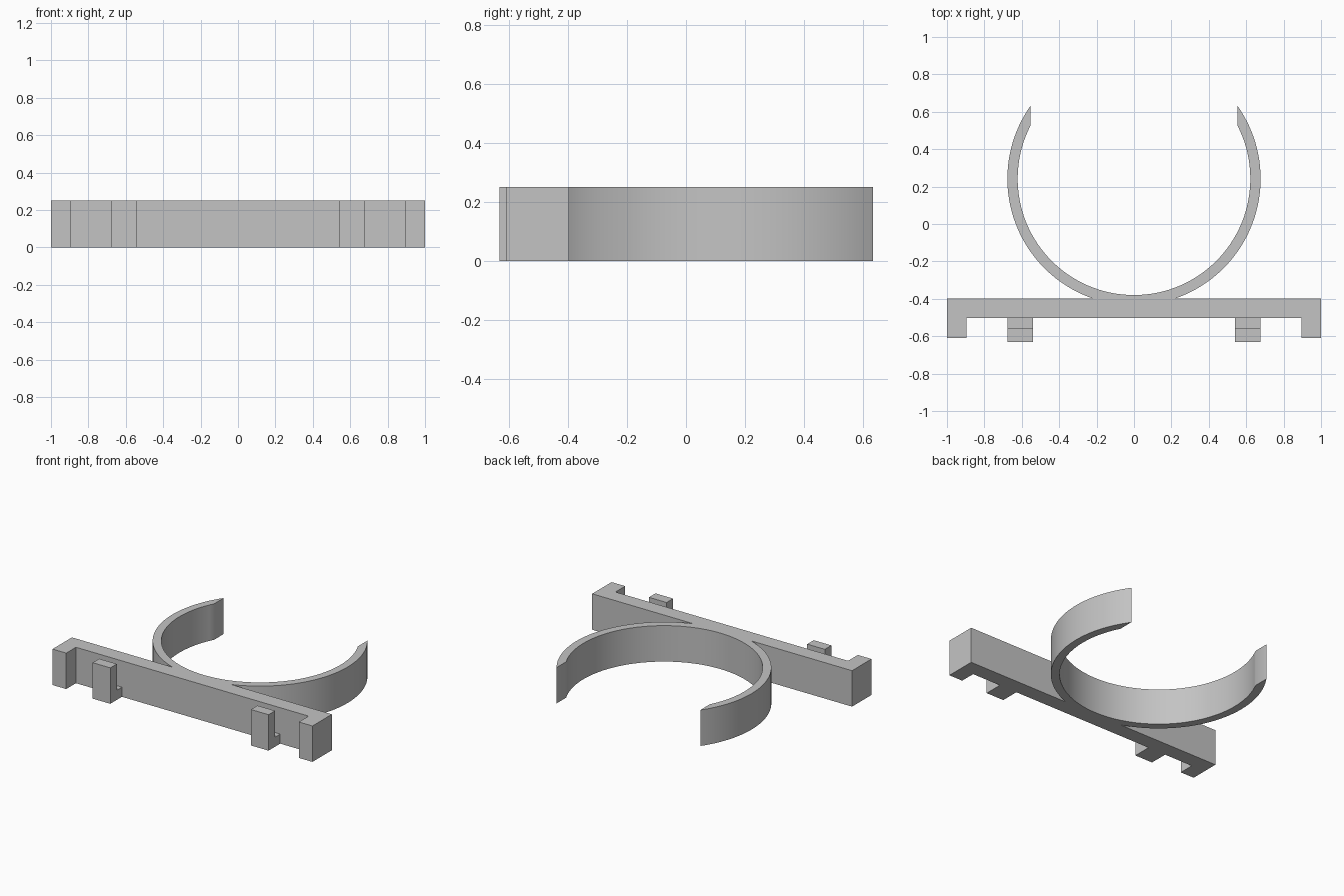
import bpy, bmesh
from math import acos, asin, cos, sin, pi, radians
from mathutils import Vector

cube = bpy.data.objects.get("Cube")
if cube:
    bpy.data.objects.remove(cube, do_unlink=True)

HEIGHT = 0.25
BACK, FRONT = -0.397, -0.503        # bar faces
R_OUT, R_IN, RING_Y = 0.677, 0.622, 0.242
TIP_X = 0.553                       # where the clip arms are cut off

grey = bpy.data.materials.new("plain grey")
grey.use_nodes = True
grey.diffuse_color = (0.55, 0.55, 0.55, 1)
grey.node_tree.nodes["Principled BSDF"].inputs["Base Color"].default_value = grey.diffuse_color


def prism(name, outline, sweep):
    """Extrude a closed outline along a vector."""
    bm = bmesh.new()
    face = bm.faces.new([bm.verts.new(p) for p in outline])
    ext = bmesh.ops.extrude_face_region(bm, geom=[face], use_keep_orig=True)
    moved = [v for v in ext["geom"] if isinstance(v, bmesh.types.BMVert)]
    bmesh.ops.translate(bm, verts=moved, vec=Vector(sweep))
    bmesh.ops.recalc_face_normals(bm, faces=bm.faces)
    mesh = bpy.data.meshes.new(name)
    bm.to_mesh(mesh)
    bm.free()
    mesh.materials.append(grey)
    obj = bpy.data.objects.new(name, mesh)
    bpy.context.collection.objects.link(obj)
    bpy.ops.object.select_all(action="DESELECT")
    obj.select_set(True)
    bpy.context.view_layer.objects.active = obj
    bpy.ops.object.shade_smooth_by_angle(angle=radians(30))
    return obj


def arc(radius, start, end, steps=40):
    angles = [start + (end - start) * i / steps for i in range(steps + 1)]
    return [(radius * cos(a), RING_Y + radius * sin(a), 0) for a in angles]


# Bar with end hooks and open ring clip: half an outline, then mirrored
half = [(0.895, FRONT, 0), (0.895, -0.61, 0), (1, -0.61, 0), (1, BACK, 0)]
half += arc(R_OUT, asin((BACK - RING_Y) / R_OUT), acos(TIP_X / R_OUT))
half += arc(R_IN, acos(TIP_X / R_IN), -pi / 2)
mirrored = [(-x, y, z) for x, y, z in reversed(half[:-1])]
prism("clip_bracket", half + mirrored, (0, 0, HEIGHT))

# Pegs: a tall plate on a low foot
PEG_IN, PEG_OUT = 0.541, 0.677
PLATE_BACK, PLATE_FRONT, FOOT = -0.559, -0.631, 0.067
profile = [(FRONT, 0), (FRONT, FOOT), (PLATE_BACK, FOOT),
           (PLATE_BACK, HEIGHT), (PLATE_FRONT, HEIGHT), (PLATE_FRONT, 0)]
for side, name in ((1, "left_peg"), (-1, "right_peg")):
    prism(name, [(side * PEG_IN, y, z) for y, z in profile],
          (side * (PEG_OUT - PEG_IN), 0, 0))
